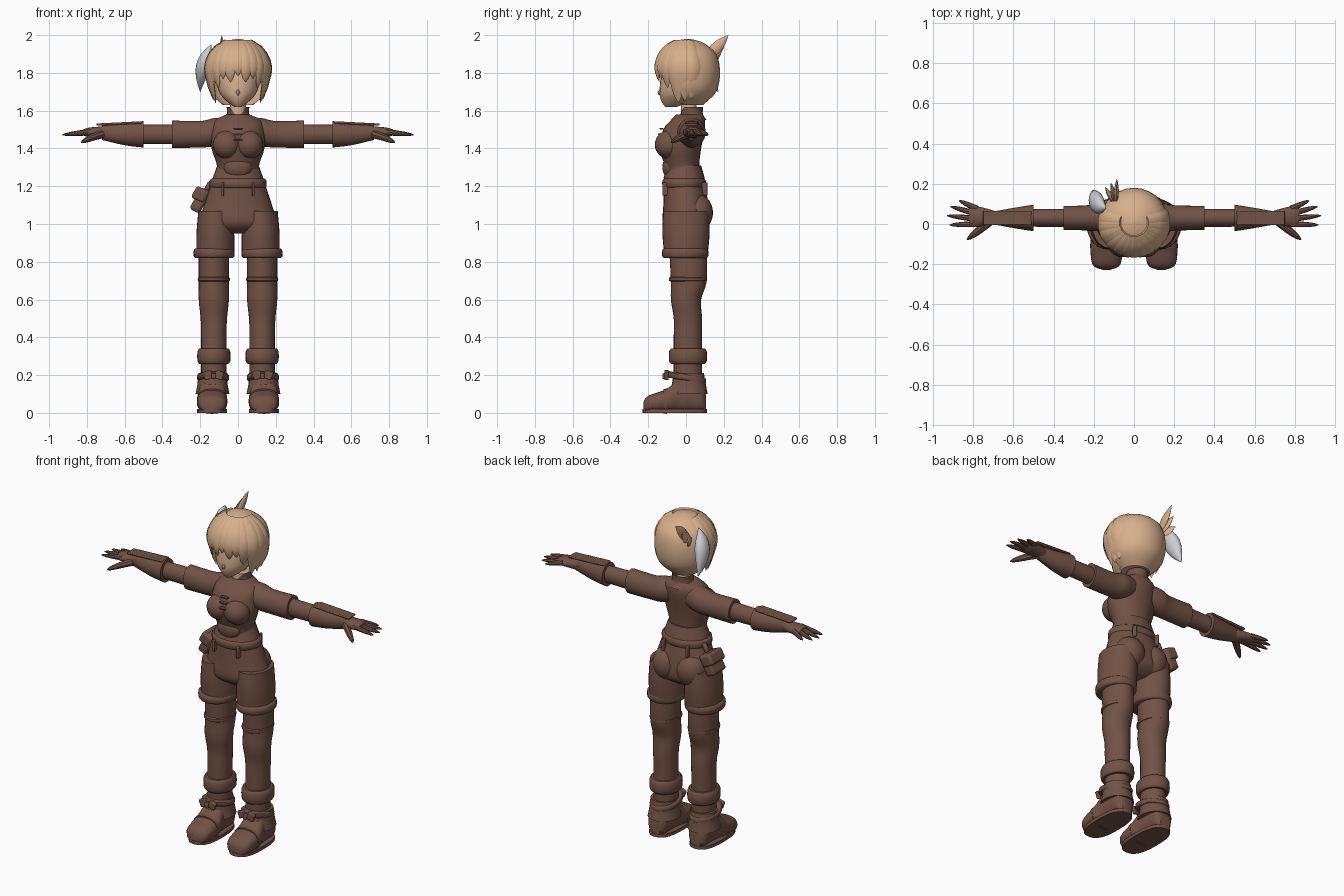
import bpy, bmesh, math
from mathutils import Vector

if "Cube" in bpy.data.objects:
    bpy.data.objects.remove(bpy.data.objects["Cube"])


def material(name, *rgb):
    mat = bpy.data.materials.new(name)
    mat.use_nodes = True
    mat.diffuse_color = (*rgb, 1)
    mat.node_tree.nodes["Principled BSDF"].inputs["Base Color"].default_value = (*rgb, 1)
    return mat


brown = material("brown_cloth", .17, .085, .06)
blond = material("blond_hair", .68, .43, .26)
skin = material("tan_skin", .66, .43, .28)
grey = material("feather_grey", .6, .62, .66)
UP, OUTWARD, FRONT = Vector((0, 0, 1)), Vector((1, 0, 0)), Vector((0, -1, 0))


def finish(name, bm, mat):
    bmesh.ops.recalc_face_normals(bm, faces=bm.faces)
    mesh = bpy.data.meshes.new(name)
    bm.to_mesh(mesh)
    bm.free()
    mesh.materials.append(mat)
    mesh.polygons.foreach_set("use_smooth", [True] * len(mesh.polygons))
    mesh.set_sharp_from_angle(angle=math.radians(40))
    obj = bpy.data.objects.new(name, mesh)
    bpy.context.collection.objects.link(obj)
    return obj


def bridge(rings, cap=True):
    """Join equal rings of points into a tube."""
    bm = bmesh.new()
    loops = [[bm.verts.new(point) for point in ring] for ring in rings]
    for low, high in zip(loops, loops[1:]):
        for i in range(len(low)):
            bm.faces.new((low[i - 1], low[i], high[i], high[i - 1]))
    if cap:
        bm.faces.new(loops[0])
        bm.faces.new(loops[-1])
    return bm


def spline(rows, steps):
    """Catmull-Rom interpolation of section rows."""
    rows = [Vector(row) for row in rows]
    padded = [rows[0], *rows, rows[-1]]
    result = []
    for before, start, end, after in zip(padded, padded[1:], padded[2:], padded[3:]):
        for step in range(steps):
            t = step / steps
            leave, arrive = (end - before) / 2, (after - start) / 2
            ease = t * t * (3 - 2 * t)
            result.append(start.lerp(end, ease) + leave * t * (1 - t) ** 2 - arrive * t * t * (1 - t))
    return result + [rows[-1]]


def ellipse(rx, ry, power=2, count=28):
    def bend(value):
        return math.copysign(abs(value) ** (2 / power), value)
    angles = [math.tau * i / count for i in range(count)]
    return [(rx * bend(math.cos(angle)), ry * bend(math.sin(angle))) for angle in angles]


def loft(name, mat, rows, centre=(0, 0), axis="z", side=1, steps=4, power=2, cap=True, drop=None, edit=None):
    """Each row: position on the axis, first radius, second radius, shift of the second."""
    full = []
    for place, radius, *rest in rows:
        depth = rest[0] if rest else radius
        shift = rest[1] if len(rest) > 1 else 0
        full.append((place, radius, depth, shift))
    rings = []
    for place, radius, depth, shift in spline(full, steps):
        ring = []
        for a, b in ellipse(radius, depth, power):
            a, b = a + centre[0], b + centre[1] + shift
            x, y, z = {"z": (a, b, place), "x": (place, a, b), "y": (a, place, b)}[axis]
            ring.append(Vector((x * side, y, z)))
        rings.append(ring)
    bm = bridge(rings, cap)
    if drop:
        gone = [face for face in bm.faces if drop(face.calc_center_median())]
        bmesh.ops.delete(bm, geom=gone, context="FACES")
    if edit:
        for vert in bm.verts:
            edit(vert.co)
    return finish(name, bm, mat)


def band(name, mat, bottom, height, rx, ry, centre, side=1, edit=None):
    """Rounded cloth ring around a limb or the waist."""
    rows = [(bottom + height * share, rx - inset, ry - inset)
            for share, inset in ((0, .01), (.2, 0), (.8, 0), (1, .01))]
    loft(name, mat, rows, centre, side=side, steps=2, edit=edit)


def leaf(t):
    return math.sin(math.pi * t) + .02


def finger_taper(t):
    return math.sqrt(1 - t ** 4 * .95) * (1 - t * .3)


def strand(name, mat, points, width, shape, flat=1, out=None, count=8):
    """Tapered tube through points, thinner along its outward direction."""
    points = [Vector(point) for point in points]
    last = len(points) - 1
    rings = []
    for i, point in enumerate(points):
        tangent = (points[min(i + 1, last)] - points[max(i - 1, 0)]).normalized()
        across = tangent.cross(out(point) if out else UP).normalized()
        normal, size = across.cross(tangent), width * shape(i / last)
        rings.append([point + across * a + normal * b for a, b in ellipse(size, size * flat, count=count)])
    finish(name, bridge(rings), mat)


def bow_path(start, middle, end, count=8):
    start, middle, end = Vector(start), Vector(middle), Vector(end)
    shares = [i / count for i in range(count + 1)]
    return [start.lerp(middle, t).lerp(middle.lerp(end, t), t) for t in shares]


def ball(name, mat, at, size):
    bm = bmesh.new()
    bmesh.ops.create_uvsphere(bm, u_segments=24, v_segments=14, radius=1)
    bmesh.ops.scale(bm, vec=size, verts=bm.verts)
    bmesh.ops.translate(bm, vec=at, verts=bm.verts)
    finish(name, bm, mat)


def box(name, mat, at, size, tilt=0, bevel=.005):
    bm = bmesh.new()
    bmesh.ops.create_cube(bm, size=1)
    bmesh.ops.scale(bm, vec=size, verts=bm.verts)
    obj = finish(name, bm, mat)
    obj.location, obj.rotation_euler.y = at, tilt
    rounding = obj.modifiers.new("round_edges", "BEVEL")
    rounding.width, rounding.segments = bevel, 2


# Head, neck and nose
loft("head", skin, [(1.62, .02, .03, -.08), (1.65, .06, .08, -.05), (1.7, .1, .11, -.03),
                    (1.8, .12, .12, -.01), (1.9, .08, .1)])
loft("neck", skin, [(1.53, .045), (1.66, .04)], (0, .015))
strand("nose", skin, bow_path((0, -.12, 1.72), (0, -.16, 1.69), (0, -.12, 1.68)), .01, leaf, out=lambda p: FRONT)

# Hair shell, open over the face
loft("hair_shell", blond, [(1.63, .08), (1.7, .15), (1.8, .17), (1.9, .15), (1.96, .08), (1.98, .01)],
     (0, .01), drop=lambda spot: spot.y < -.02 and spot.z < 1.8)


def hair_lock(name, degrees, bottom, width):
    angle, top, middle, points = math.radians(degrees), 1.97, 1.81, []
    for i in range(10):
        z = top + (bottom - top) * i / 9
        rise = (z - middle) / .175
        reach = .168 * (math.sqrt(1 - rise ** 2) if rise > 0 else 1 + rise / 4)
        points.append((math.sin(angle) * reach, .008 - math.cos(angle) * reach, z))
    strand(name, blond, points, width, lambda t: math.sin(math.pi * (.1 + t * .9)) ** .6 + .02, .35,
           lambda p: Vector((p.x, p.y, .02)), 6)


# Fringe and long side locks
for i in range(-4, 5):
    hair_lock("fringe_lock", i * 15, 1.77 + .015 * (-1) ** i - .004 * i * i, .035)
for side in (1, -1):
    for i in range(3):
        hair_lock("side_lock", side * (68 + 16 * i), 1.64 + .01 * i, .04)

# Tied tuft and feather on the right of the head
tuft_root = Vector((-.09, .09, 1.86))
for i in range(3):
    tip = Vector((-.085 - .03 * i, .225 - .02 * i, 2 - .05 * i))
    strand("hair_tuft", blond, [tuft_root.lerp(tip, t / 6) for t in range(7)], .03, leaf, .4, lambda p: OUTWARD)
strand("feather", grey, bow_path((-.14, .08, 1.95), (-.2, .09, 1.85), (-.2, .17, 1.7)), .052, leaf, .7,
       lambda p: OUTWARD, 16)

# Torso with bust, collar and bodice
loft("torso", brown, [(1.2, .13, .09, -.01), (1.3, .11, .09, -.02), (1.4, .14, .11, -.03),
                      (1.5, .14, .11, -.01), (1.55, .12, .09, .01), (1.58, .06, .07, .02)])


def collar_dip(co):
    if co.z > 1.57 and co.y < .02:
        co.z -= max(0, .045 - abs(co.x)) * 1.4


loft("collar", brown, [(1.55, .08), (1.58, .06), (1.62, .06)], (0, .03), cap=False, edit=collar_dip)
for side, word in ((1, "left"), (-1, "right")):
    ball(word + "_bust", brown, (.058 * side, -.09, 1.42), [.075] * 3)
loft("bodice_hem", brown, [(1.24, .135, .11), (1.31, .11, .09)], (0, -.01))
ball("bodice_panel", brown, (0, -.085, 1.3), (.075, .04, .06))
for i in range(3):
    box("lacing", brown, (0, -.147 + .009 * i, 1.445 + .03 * i), (.045, .02, .008), bevel=.002)
band("belt", brown, 1.19, .05, .15, .115, (0, -.01))

# Shorts seat and belt loops
loft("shorts_seat", brown, [(1.22, .14, .105, -.01), (1.1, .18, .12), (1, .2, .12), (.95, .1, .06)])
for x in (-.08, .08):
    for y in (-.11, .1):
        box("belt_loop", brown, (x, y, 1.185), (.014, .03, .07))

# Pouch on the right hip
for name, x, z, size in (("pouch", -.2, 1.125, (.06, .12, .13)), ("pouch_flap", -.2, 1.155, (.075, .13, .07)),
                         ("pouch_strap", -.155, 1.2, (.03, .03, .06))):
    box(name, brown, (x, .03, z), size, .5, .014)

for side, word in ((1, "left"), (-1, "right")):
    def part(name, rows, centre, axis="z", **options):
        loft(word + "_" + name, brown, rows, centre, axis, side, **options)

    def ring(name, bottom, height, rx, ry, centre, edit=None):
        band(word + "_" + name, brown, bottom, height, rx, ry, centre, side, edit)

    def strap_slope(co):
        co.z -= co.y * .18

    # Shorts leg with turned cuff
    ball(word + "_seat_cheek", brown, (.08 * side, .055, 1.06), (.09, .088, .1))
    part("shorts_leg", [(1.07, .09, .12), (.95, .1, .125), (.84, .1, .115)], (.12, 0))
    ring("shorts_cuff", .82, .05, .108, .122, (.127, -.004))
    # Stocking, boot roll and ankle guard
    leg_centre = (.128, .01)
    part("leg", [(.88, .08, .1), (.7, .08, .095, .005), (.6, .08, .08, -.01), (.5, .07, .075),
                 (.4, .067, .075), (.15, .067, .075)], leg_centre)
    ring("stocking_band", .695, .025, .084, .1, leg_centre)
    ring("boot_roll", .26, .08, .087, .1, leg_centre)
    part("ankle_guard", [(.1, .09, .1), (.15, .08, .09), (.21, .075, .08)], (.135, .015))
    ring("ankle_strap", .17, .035, .084, .106, (.132, 0), strap_slope)
    # Shoe, sole, toe band and bow
    profile = ((-.226, .025, .025), (-.2, .07, .043), (-.1, .08, .062), (-.04, .07, .09), (.03, .067, .1),
               (.08, .06, .08), (.106, .035, .045))
    part("shoe", [(y, width, half, half) for y, width, half in profile], (.137, .004), "y", power=2.5)
    part("toe_band", [(-.12, .081, .064), (-.1, .081, .067)], (.137, .062), "y", power=2.5)
    part("sole", [(0, .08, .17), (.02, .08, .17)], (.137, -.06), power=2.6, steps=1)
    for turn in (-1, 1):
        box(word + "_bow_loop", brown, ((.13 + .03 * turn) * side, -.103, .2), (.045, .022, .045), .35 * turn * side)
    box(word + "_bow_knot", brown, (.13 * side, -.112, .195), (.022, .025, .03))

    # Sleeve, forearm and flared glove cuff
    arm_centre = (.03, 1.475)
    part("sleeve", [(.06, .06, .07, .02), (.13, .075, .075, .01), (.2, .063, .07), (.35, .06, .073)], arm_centre, "x")
    part("forearm", [(.33, .046, .053), (.53, .043, .05)], arm_centre, "x")
    part("glove_cuff", [(.5, .066, .07), (.6, .05, .058), (.72, .028, .04, .01)], arm_centre, "x")
    box(word + "_glove_guard", brown, (.63 * side, .03, 1.532), (.24, .07, .012), .05 * side)
    # Hand with a fan of fingers and a thumb
    part("palm", [(.69, .028, .035, .01), (.74, .043, .03, .01), (.79, .052, .025, .01), (.82, .042, .016, .01)],
         (.036, 1.475), "x")
    for i, finger in enumerate(("index", "middle", "ring", "little")):
        angle, length = math.radians(12 * i - 9), .23 - .01 * (i - 1) ** 2
        knuckle = Vector((.78 * side, .025 * i, 1.488))
        tip = Vector(((.7 + length * math.cos(angle)) * side, .03 + length * math.sin(angle), 1.472))
        strand(word + "_" + finger + "_finger", brown, [knuckle.lerp(tip, t / 8) for t in range(9)], .016, finger_taper)
    thumb = bow_path((.72 * side, .01, 1.475), (.78 * side, -.04, 1.458), (.83 * side, -.077, 1.432))
    strand(word + "_thumb", brown, thumb, .022, finger_taper)
